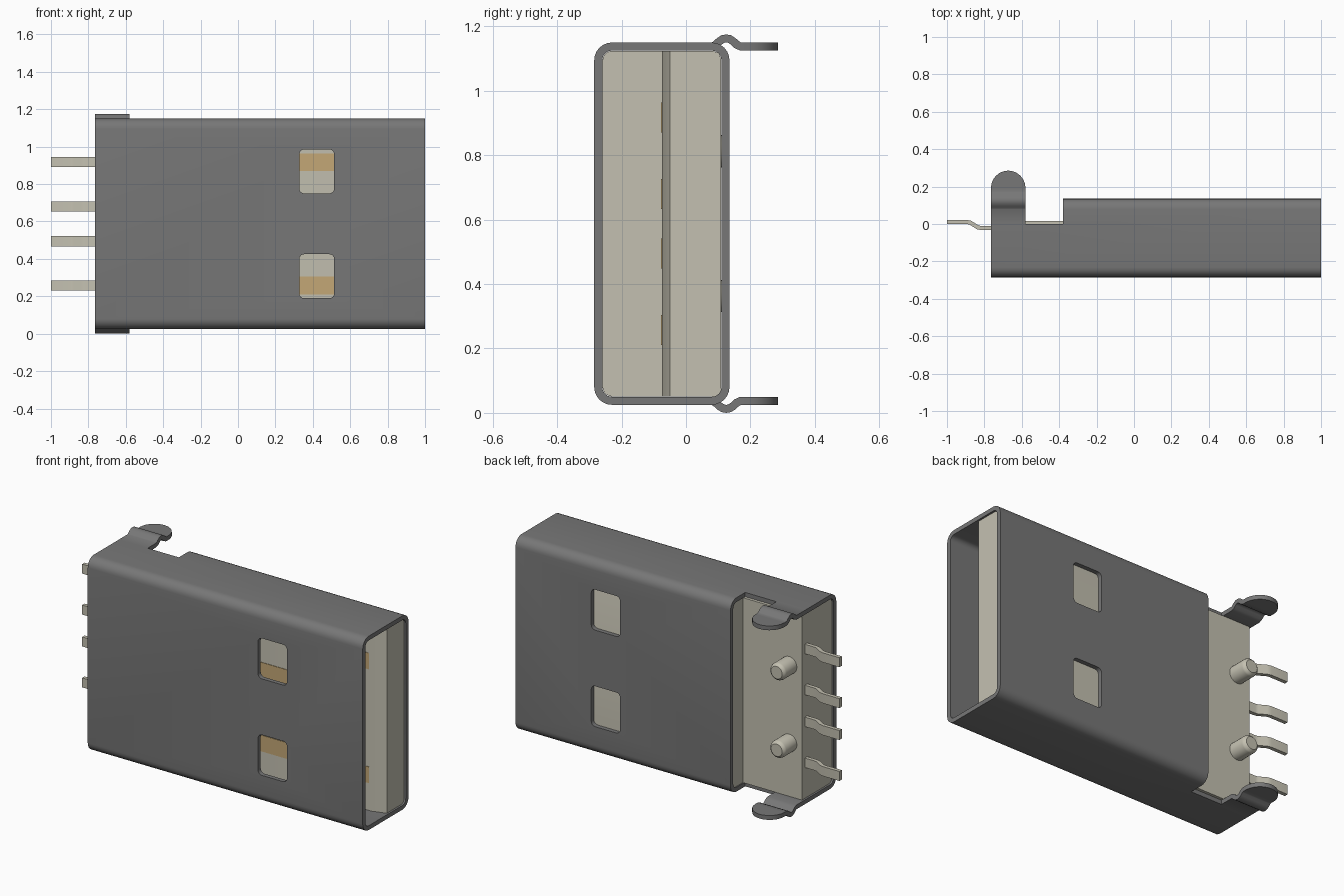
import bpy, bmesh, math
from mathutils import Vector

cube = bpy.data.objects.get("Cube")
if cube:
    bpy.data.objects.remove(cube, do_unlink=True)

MID = 0.5875  # height of the symmetry plane


def material(name, rgb):
    m = bpy.data.materials.new(name)
    m.use_nodes = True
    m.diffuse_color = (*rgb, 1)
    bsdf = m.node_tree.nodes["Principled BSDF"]
    bsdf.inputs["Base Color"].default_value = (*rgb, 1)
    bsdf.inputs["Roughness"].default_value = 0.6
    return m


GREY = material("shell grey", (0.185, 0.185, 0.185))
BEIGE = material("beige plastic", (0.55, 0.53, 0.44))
GOLD = material("contact gold", (0.55, 0.39, 0.18))


def finish(name, bm, mat, smooth=True):
    bmesh.ops.recalc_face_normals(bm, faces=bm.faces)
    me = bpy.data.meshes.new(name)
    bm.to_mesh(me)
    bm.free()
    if mat:
        me.materials.append(mat)
    ob = bpy.data.objects.new(name, me)
    bpy.context.collection.objects.link(ob)
    if smooth:
        smooth_edges(ob)
    return ob


def smooth_edges(ob):
    bpy.ops.object.select_all(action='DESELECT')
    ob.select_set(True)
    bpy.context.view_layer.objects.active = ob
    bpy.ops.object.shade_smooth_by_angle(angle=math.radians(35))


def rounded_rect(a0, a1, b0, b1, r, seg=6):
    pts = []
    for ca, cb, start in ((a1 - r, b1 - r, 0), (a0 + r, b1 - r, 90),
                          (a0 + r, b0 + r, 180), (a1 - r, b0 + r, 270)):
        for i in range(seg + 1):
            t = math.radians(start + 90 * i / seg)
            pts.append((ca + r * math.cos(t), cb + r * math.sin(t)))
    return pts


def prism(pts, lo, hi, to3d):
    """Extrude a 2D outline from lo to hi; to3d(a, b, depth) places the points."""
    bm = bmesh.new()
    low = [bm.verts.new(to3d(a, b, lo)) for a, b in pts]
    high = [bm.verts.new(to3d(a, b, hi)) for a, b in pts]
    bm.faces.new(low)
    bm.faces.new(high)
    for i in range(len(pts)):
        j = (i + 1) % len(pts)
        bm.faces.new((low[i], low[j], high[j], high[i]))
    return bm


def box(x0, x1, y0, y1, z0, z1):
    return prism([(x0, y0), (x1, y0), (x1, y1), (x0, y1)], z0, z1,
                 lambda a, b, d: (a, b, d))


def ribbon(path, thick, half_width, to3d):
    """Bent strip of sheet metal following a 2D path."""
    bm = bmesh.new()
    rows = []
    P = [Vector(p) for p in path]
    for i, p in enumerate(P):
        t = (P[min(i + 1, len(P) - 1)] - P[max(i - 1, 0)]).normalized()
        n = Vector((-t.y, t.x)) * thick / 2
        w = half_width(p.x)
        rows.append([bm.verts.new(to3d(q.x, q.y, s)) for q, s in
                     ((p + n, -w), (p + n, w), (p - n, w), (p - n, -w))])
    for r0, r1 in zip(rows, rows[1:]):
        for k in range(4):
            m = (k + 1) % 4
            bm.faces.new((r0[k], r0[m], r1[m], r1[k]))
    bm.faces.new(rows[0])
    bm.faces.new(rows[-1])
    return bm


# Metal shell: rounded tube along x
X0, X1 = -0.765, 1.0
outer = rounded_rect(-0.285, 0.135, 0.025, 1.15, 0.055)
inner = rounded_rect(-0.26, 0.11, 0.05, 1.125, 0.03)
bm = bmesh.new()
loops = [[bm.verts.new((x, y, z)) for y, z in ring]
         for ring, x in ((outer, X0), (outer, X1), (inner, X1), (inner, X0))]
for k in range(4):
    A, B = loops[k], loops[(k + 1) % 4]
    for i in range(len(A)):
        j = (i + 1) % len(A)
        bm.faces.new((A[i], A[j], B[j], B[i]))
shell = finish("shell", bm, GREY, smooth=False)

# Cut the rear notch and the latch windows through both walls
cutters = [finish("notch_cutter", box(-0.9, -0.38, 0.0, 0.3, -0.1, 1.3), None, False)]
for z0, z1 in ((0.19, 0.425), (0.75, 0.985)):
    cutters.append(finish("window_cutter", prism(
        rounded_rect(0.328, 0.514, z0, z1, 0.025, 4), -0.5, 0.4,
        lambda a, b, d: (a, d, b)), None, False))
bpy.context.view_layer.objects.active = shell
for c in cutters:
    mod = shell.modifiers.new("cut", 'BOOLEAN')
    mod.operation = 'DIFFERENCE'
    mod.solver = 'EXACT'
    mod.object = c
    bpy.ops.object.modifier_apply(modifier=mod.name)
for c in cutters:
    bpy.data.objects.remove(c, do_unlink=True)
smooth_edges(shell)

# Solder tabs: bent ears with round ends, mirrored top and bottom
R, TAB_X, ROUND_Y = 0.0925, -0.6725, 0.1925
tab_path = [(-0.002, 1.1375), (0.08, 1.1375), (0.092, 1.143), (0.104, 1.154),
            (0.115, 1.161), (0.125, 1.1625), (0.135, 1.161), (0.146, 1.154),
            (0.158, 1.143), (0.17, 1.1375)]
tab_path += [(ROUND_Y + R * math.sin(math.radians(a)), 1.1375)
             for a in (0, 15, 30, 45, 58, 68, 77, 84, 88)]


def tab_width(y):
    return R if y <= ROUND_Y else math.sqrt(max(R * R - (y - ROUND_Y) ** 2, 0))


for name, s in (("upper_tab", 1), ("lower_tab", -1)):
    finish(name, ribbon(tab_path, 0.025, tab_width,
                        lambda a, b, w: (TAB_X + w, a, MID + s * (b - MID))), GREY)

# Plastic insert: rear block plus tongue with a sloped lip
profile = [(-0.755, -0.259), (-0.1, -0.259), (-0.1, -0.075), (0.91, -0.075),
           (0.99, -0.05), (0.99, 0.109), (-0.375, 0.109), (-0.375, 0.015),
           (-0.755, 0.015)]
bm = prism(profile, 0.051, 1.124, lambda a, b, d: (a, b, d))
for y, off, seg in ((-0.259, 0.03, 5), (0.109, 0.025, 2)):
    edges = [e for e in bm.edges if all(abs(v.co.y - y) < 1e-4 for v in e.verts)
             and abs(e.verts[0].co.x - e.verts[1].co.x) > 0.1]
    bmesh.ops.bevel(bm, geom=edges, offset=off, segments=seg, profile=0.5,
                    affect='EDGES')
finish("plastic_insert", bm, BEIGE)

# Locating pegs on the back of the insert
for name, z in (("upper_peg", MID + 0.225), ("lower_peg", MID - 0.225)):
    bm = bmesh.new()
    rings = [[bm.verts.new((-0.6725 + r * math.cos(k * math.pi / 12), y,
                            z + r * math.sin(k * math.pi / 12))) for k in range(24)]
             for r, y in ((0.05, 0.0), (0.05, 0.11), (0.047, 0.12), (0.036, 0.13))]
    for A, B in zip(rings, rings[1:]):
        for i in range(24):
            j = (i + 1) % 24
            bm.faces.new((A[i], A[j], B[j], B[i]))
    bm.faces.new(rings[0])
    bm.faces.new(rings[-1])
    finish(name, bm, BEIGE)

# Four bent pins at the rear, each with a gold contact on the tongue
pin_path = [(-1.0, 0.011), (-0.895, 0.011), (-0.875, 0.007), (-0.835, -0.018),
            (-0.815, -0.022), (-0.7, -0.022)]
for i, (off, tip) in enumerate(((0.33, 0.895), (0.0925, 0.8),
                                (-0.0925, 0.8), (-0.33, 0.895)), 1):
    z = MID + off
    finish(f"pin_{i}", ribbon(pin_path, 0.022, lambda a: 0.0275,
                              lambda a, b, w: (a, b, z + w)), BEIGE)
    finish(f"contact_{i}", box(-0.1, tip, -0.078, -0.071, z - 0.047, z + 0.047),
           GOLD, False)
